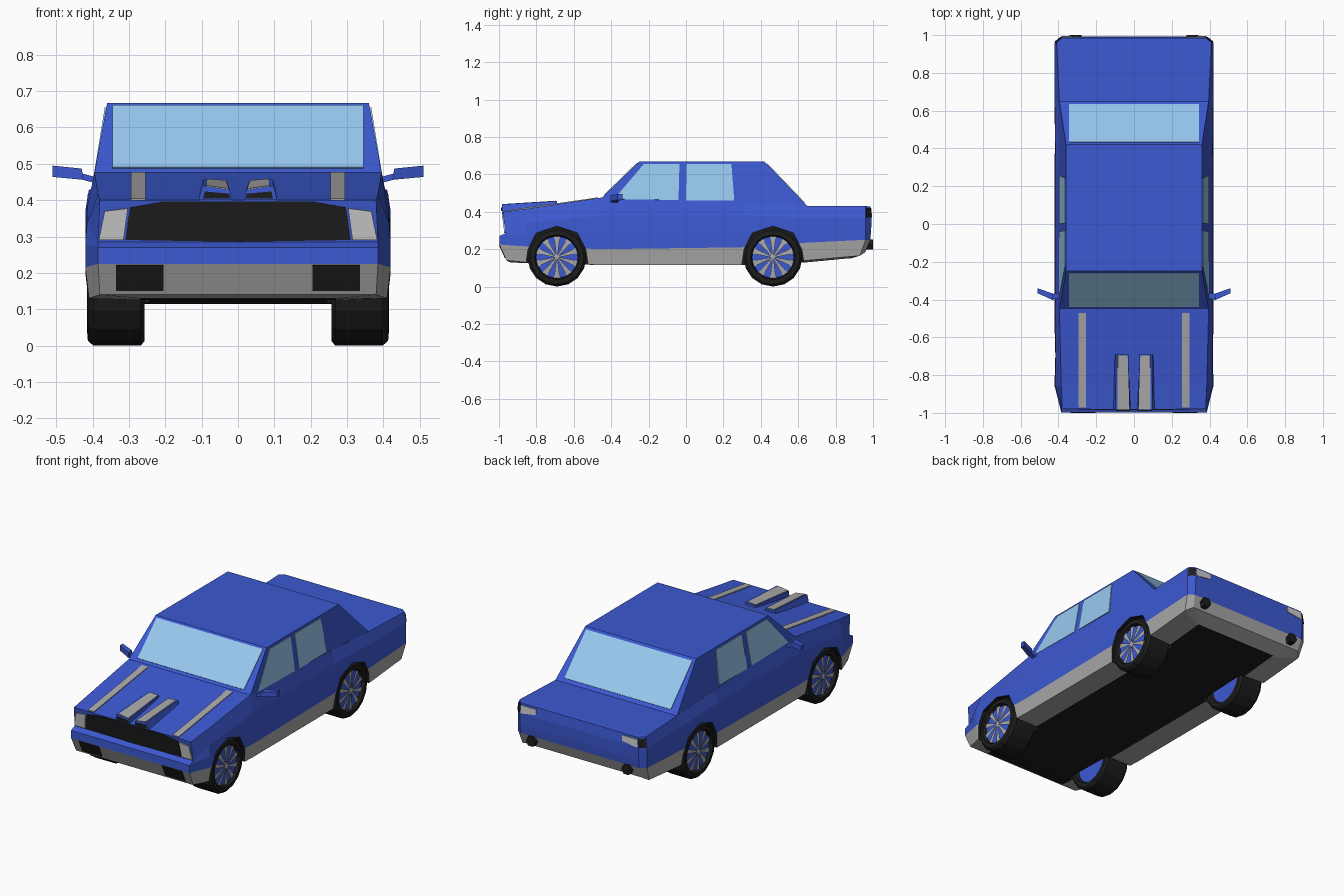
import bpy, bmesh
from math import sin, cos, pi, radians
from mathutils import Vector

if "Cube" in bpy.data.objects:
    bpy.data.objects.remove(bpy.data.objects["Cube"])


def material(name, rgb):
    m = bpy.data.materials.new(name)
    m.diffuse_color = (*rgb, 1)
    m.use_nodes = True
    m.node_tree.nodes["Principled BSDF"].inputs["Base Color"].default_value = m.diffuse_color
    return m


BLUE = material("blue_paint", (0.045, 0.10, 0.64))
GREY = material("silver_trim", (0.40, 0.40, 0.40))
BLACK = material("black_rubber", (0.012, 0.012, 0.012))
GLASS = material("window_glass", (0.31, 0.58, 0.86))
LAMP = material("lamp_grey", (0.55, 0.55, 0.55))


def build(name, verts, faces, mats, index=None, mirror=False):
    me = bpy.data.meshes.new(name)
    me.from_pydata([tuple(v) for v in verts], [], faces)
    for m in mats:
        me.materials.append(m)
    if index:
        me.polygons.foreach_set("material_index", index)
    bm = bmesh.new()
    bm.from_mesh(me)
    bmesh.ops.recalc_face_normals(bm, faces=bm.faces)
    bm.to_mesh(me)
    bm.free()
    ob = bpy.data.objects.new(name, me)
    bpy.context.collection.objects.link(ob)
    if mirror:
        ob.modifiers.new("mirror", 'MIRROR').use_mirror_merge = False
    return ob


def prism(name, a, b, mat, mirror=False):
    """Solid joining two matching loops of points."""
    n = len(a)
    faces = [tuple(range(n)), tuple(range(n, 2 * n))]
    faces += [(i, (i + 1) % n, n + (i + 1) % n, n + i) for i in range(n)]
    return build(name, list(a) + list(b), faces, [mat], None, mirror)


def panel(name, pts, mat, mirror=False, t=0.004):
    """Thin plate straddling the surface it lies on."""
    p = [Vector(v) for v in pts]
    n = (p[1] - p[0]).cross(p[2] - p[0]).normalized() * t
    return prism(name, [v + n for v in p], [v - n for v in p], mat, mirror)


# Body shell: half sections from floor edge up to deck edge, nose to tail
stations = [
    [(.27, -.94, .13), (.38, -.96, .14), (.385, -.998, .225), (.385, -.998, .27), (.385, -.965, .285), (.38, -.98, .40)],
    [(.27, -.86, .125), (.41, -.86, .13), (.42, -.86, .215), (.42, -.86, .28), (.415, -.86, .34), (.385, -.86, .415)],
    [(.27, -.45, .115), (.41, -.45, .115), (.42, -.45, .20), (.42, -.45, .28), (.415, -.45, .38), (.395, -.45, .476)],
    [(.27, .30, .115), (.41, .30, .115), (.42, .30, .21), (.42, .30, .28), (.415, .30, .38), (.395, .30, .45)],
    [(.27, .65, .13), (.41, .65, .14), (.42, .65, .235), (.42, .65, .30), (.42, .65, .37), (.395, .65, .43)],
    [(.27, .86, .15), (.41, .93, .165), (.42, .96, .25), (.42, .96, .30), (.42, .96, .37), (.41, .96, .43)],
    [(.27, .88, .15), (.375, .96, .185), (.385, .985, .25), (.385, .99, .30), (.385, .992, .37), (.38, .985, .428)],
]
verts, faces, index = [], [], []
for s in stations:
    verts += s + [(-x, y, z) for x, y, z in reversed(s)]
for k in range(len(stations) - 1):
    for i in range(12):
        j = (i + 1) % 12
        faces.append((12 * k + i, 12 * k + j, 12 * k + 12 + j, 12 * k + 12 + i))
        index.append(2 if i == 11 else 1 if i in (0, 1, 9, 10) else 0)
for base in (0, 12 * (len(stations) - 1)):
    for i in range(5):
        faces.append((base + i, base + i + 1, base + 10 - i, base + 11 - i))
        index.append(1 if i < 2 else 0)
body = build("body_shell", verts, faces, [BLUE, GREY, BLACK], index)

# Wheel arches cut out of the shell, black inside
AXLES = {"front": -.69, "rear": .465}
arch = [(-.175, -.1), (-.155, .04), (-.11, .13), (0, .166), (.11, .13), (.155, .04), (.175, -.1)]
for end, cy in AXLES.items():
    cut = prism(end + "_arch_cutter",
                [(.245, cy + y, .157 + z) for y, z in arch],
                [(.5, cy + y, .157 + z) for y, z in arch], BLACK, True)
    cut.data.materials.clear()
    for m in (BLUE, GREY, BLACK):
        cut.data.materials.append(m)
    for p in cut.data.polygons:
        p.material_index = 2
    cut.hide_render = True
    cut.display_type = 'WIRE'
    mod = body.modifiers.new("arch", 'BOOLEAN')
    mod.operation, mod.solver, mod.object = 'DIFFERENCE', 'EXACT', cut

# Cabin and its glass
prism("cabin",
      [(-.395, -.45, .474), (.395, -.45, .474), (.395, .65, .428), (-.395, .65, .428)],
      [(-.36, -.25, .668), (.36, -.25, .668), (.36, .42, .668), (-.36, .42, .668)], BLUE)
panel("windshield", [(-.345, -.436, .488), (.345, -.436, .488), (.345, -.26, .659), (-.345, -.26, .659)], GLASS)
panel("rear_window", [(-.345, .632, .447), (.345, .632, .447), (.345, .432, .656), (-.345, .432, .656)], GLASS)


def side(y, z):
    return (.395 - (z - .455) * .163, y, z)


panel("front_side_window", [side(-.385, .467), side(-.04, .462), side(-.035, .655), side(-.225, .655)], GLASS, True)
panel("rear_side_window", [side(.0, .46), side(.258, .46), side(.243, .655), side(.003, .655)], GLASS, True)


# Nose details, placed on the leaning front faces
def nose(x, z):
    return (x, -.965 - (z - .285) * .13, z)


def bumper(x, z):
    return (x, -.96 - (z - .14) * .447, z)


panel("grille", [nose(-.31, .291), nose(0, .286), nose(.31, .291), nose(.297, .38), nose(.2, .397),
                 nose(-.2, .397), nose(-.297, .38)], BLACK)
panel("headlight", [nose(.315, .291), nose(.383, .291), nose(.367, .37), nose(.303, .378)], LAMP, True, .006)
panel("bumper_vent", [bumper(.205, .152), bumper(.335, .152), bumper(.335, .222), bumper(.205, .222)], BLACK, True, .003)

# Bonnet stripes and twin scoop
panel("bonnet_stripe", [(.255, -.972, .401), (.295, -.972, .401), (.295, -.47, .473), (.255, -.47, .473)], GREY, True)
prism("bonnet_scoop",
      [(.018, -.985, .40), (.108, -.985, .40), (.105, -.69, .43), (.03, -.69, .43)],
      [(.022, -.985, .428), (.098, -.985, .44), (.095, -.69, .457), (.03, -.69, .452)], BLUE, True)
panel("scoop_stripe", [(.025, -.982, .429), (.088, -.982, .438), (.086, -.695, .456), (.034, -.695, .452)], GREY, True, .003)
panel("scoop_opening", [(.022, -.985, .405), (.096, -.985, .405), (.092, -.985, .424), (.024, -.985, .418)], BLACK, True)

# Door mirrors
head = [(.425, .456), (.51, .464), (.51, .495), (.43, .487)]
prism("door_mirror", [(x, -.405 + (x - .425) * .45, z) for x, z in head],
      [(x, -.37 + (x - .425) * .35, z) for x, z in head], BLUE, True)
prism("mirror_arm", [(.385, -.40, .445), (.385, -.36, .445), (.385, -.36, .462), (.385, -.40, .462)],
      [(.435, -.395, .458), (.435, -.372, .458), (.435, -.372, .475), (.435, -.395, .475)], BLUE, True)

# Tail lamps and exhausts
panel("tail_lamp", [(.28, .989, .385), (.38, .991, .37), (.38, .987, .417), (.28, .987, .417)], LAMP, True)
panel("tail_lamp_side", [(.386, .989, .37), (.417, .963, .37), (.410, .962, .42), (.382, .985, .42)], BLACK, True)
hexagon = [(.31 + .031 * cos(i * pi / 3), .225 + .031 * sin(i * pi / 3)) for i in range(6)]
prism("exhaust", [(x, .95, z) for x, z in hexagon], [(x, 1.0, z) for x, z in hexagon], BLACK, True)

# Wheels: 16-sided tyre with blue dish, silver spokes
tyre = [(.275, .112), (.257, .122), (.257, .145), (.268, .157), (.398, .157), (.413, .144), (.415, .120), (.396, .112)]
N = 16
for end, cy in AXLES.items():
    v = [(x, cy + r * sin(2 * pi * i / N), .157 + r * cos(2 * pi * i / N)) for x, r in tyre for i in range(N)]
    f = [(k * N + i, k * N + (i + 1) % N, (k + 1) * N + (i + 1) % N, (k + 1) * N + i)
         for k in range(len(tyre) - 1) for i in range(N)]
    mi = [0] * len(f) + [1, 1]
    f += [tuple(range(N)), tuple(range((len(tyre) - 1) * N, len(tyre) * N))]
    build(end + "_wheel", v, f, [BLACK, BLUE], mi, True)
    v, f = [], []
    for s in range(10):
        for r, w in ((.012, -18), (.112, -8), (.112, 8), (.012, 18)):
            a = radians(36 * s + w)
            v.append((.409 if r < .05 else .403, cy + r * sin(a), .157 + r * cos(a)))
        f.append(tuple(range(4 * s, 4 * s + 4)))
    v.append((.412, cy, .157))
    f += [(4 * s, 4 * s + 3, 40) for s in range(10)]
    build(end + "_wheel_spokes", v, f, [GREY], None, True)
